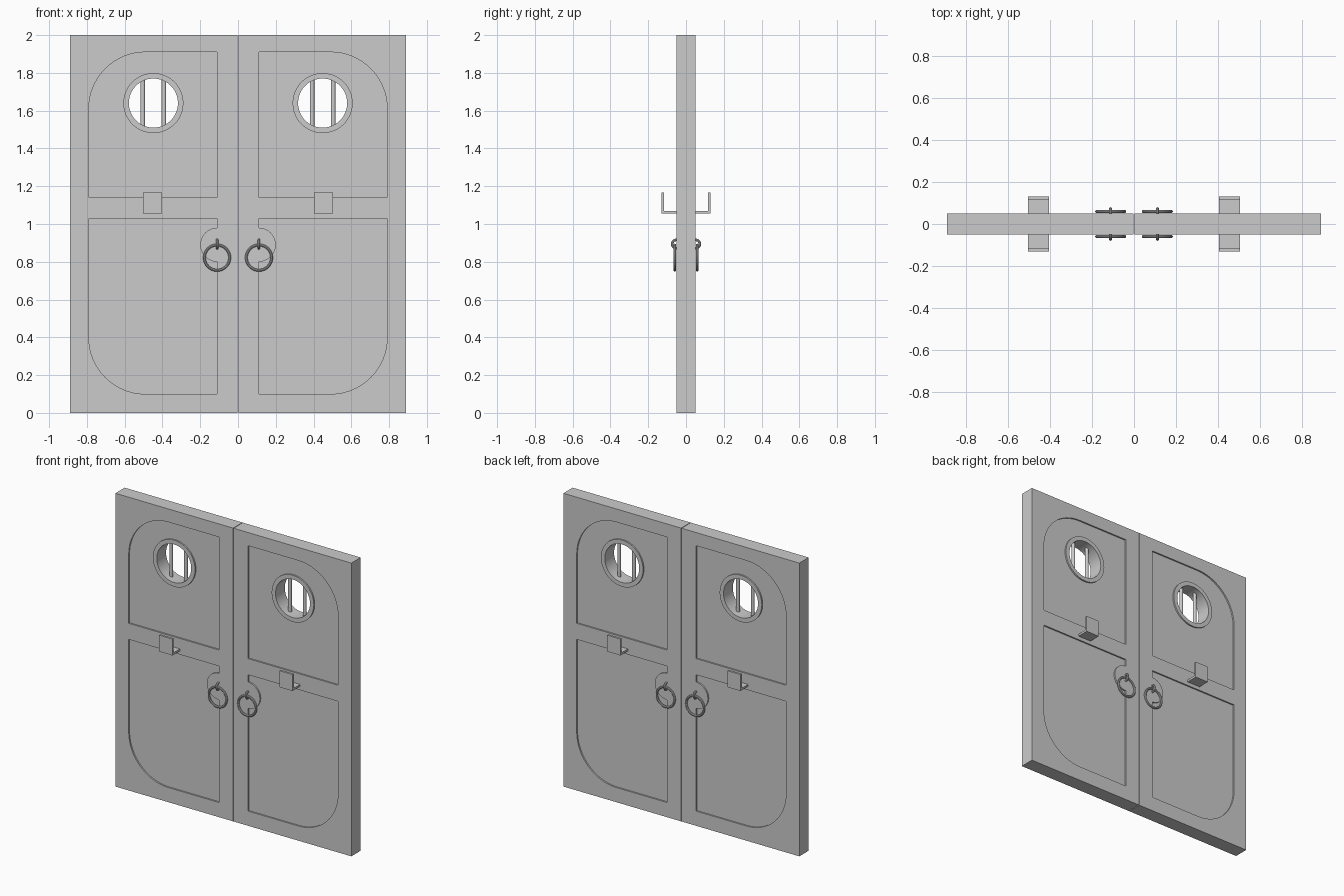
import bpy, bmesh, math
from mathutils import Matrix, Vector

if "Cube" in bpy.data.objects:
    bpy.data.objects.remove(bpy.data.objects["Cube"])

HALF = 0.05      # half thickness of the door
RECESS = 0.01    # depth of the panels
WIN = (0.448, 1.64)
PULL = (0.111, 0.89)


def arc(cx, cz, r, a0, a1, n):
    return [(cx + r * math.cos(math.radians(a0 + (a1 - a0) * i / n)),
             cz + r * math.sin(math.radians(a0 + (a1 - a0) * i / n))) for i in range(n + 1)]


def prism(bm, pts, y0, y1):
    """Extrude an x-z outline from y0 to y1."""
    a = [bm.verts.new((x, y0, z)) for x, z in pts]
    b = [bm.verts.new((x, y1, z)) for x, z in pts]
    faces = [bm.faces.new(a), bm.faces.new(b[::-1])]
    n = len(pts)
    for i in range(n):
        faces.append(bm.faces.new((a[i], b[i], b[(i + 1) % n], a[(i + 1) % n])))
    bmesh.ops.recalc_face_normals(bm, faces=faces)


def rect(x0, x1, z0, z1):
    return [(x0, z0), (x1, z0), (x1, z1), (x0, z1)]


def lathe(bm, profile, mat, steps):
    """Revolve a closed (radius, height) profile around local z."""
    rings = []
    for i in range(steps):
        a = 2 * math.pi * i / steps
        rings.append([bm.verts.new(mat @ Vector((r * math.cos(a), r * math.sin(a), h)))
                      for r, h in profile])
    n = len(profile)
    faces = []
    for i in range(steps):
        p, q = rings[i], rings[(i + 1) % steps]
        for j in range(n):
            k = (j + 1) % n
            faces.append(bm.faces.new((p[j], q[j], q[k], p[k])))
    bmesh.ops.recalc_face_normals(bm, faces=faces)


def make(name, bm):
    me = bpy.data.meshes.new(name)
    bm.to_mesh(me)
    bm.free()
    ob = bpy.data.objects.new(name, me)
    bpy.context.collection.objects.link(ob)
    return ob


def finish(ob, mirror_y=False):
    """Mirror to the other leaf (and the back face), then shade."""
    m = ob.modifiers.new("mirror", 'MIRROR')
    m.use_axis = (True, mirror_y, False)
    m.use_mirror_merge = False
    bpy.ops.object.select_all(action='DESELECT')
    ob.select_set(True)
    bpy.context.view_layer.objects.active = ob
    for mod in list(ob.modifiers):
        bpy.ops.object.modifier_apply(modifier=mod.name)
    bpy.ops.object.shade_smooth_by_angle(angle=math.radians(35))


FACE_ON = Matrix.Rotation(math.pi / 2, 4, 'X')   # local z -> y axis

# door leaf slab
bm = bmesh.new()
prism(bm, rect(0.002, 0.89, 0, 2), -HALF, HALF)
leaf = make("door_leaf", bm)

# recessed panels: rounded outer corners, lower one wraps the handle boss
upper = [(0.11, 1.14), (0.79, 1.14)] + arc(0.49, 1.61, 0.3, 0, 90, 16) + [(0.11, 1.91)]
lower = ([(0.11, 0.10)] + arc(0.49, 0.40, 0.3, -90, 0, 16) + [(0.79, 1.03), (0.11, 1.03)]
         + arc(0.11, PULL[1], 0.09, 90, -90, 20))
bm = bmesh.new()
for outline in (upper, lower):
    for s in (-1, 1):
        prism(bm, outline, s * (HALF - RECESS), s * (HALF + 0.05))
panel_cutter = make("panel_cutter", bm)

# window opening
bm = bmesh.new()
prism(bm, arc(*WIN, 0.145, 0, 360, 48)[:-1], -0.2, 0.2)
window_cutter = make("window_cutter", bm)

for cutter in (panel_cutter, window_cutter):
    cutter.hide_render = True
    b = leaf.modifiers.new(cutter.name, 'BOOLEAN')
    b.operation = 'DIFFERENCE'
    b.solver = 'EXACT'
    b.object = cutter
finish(leaf)
for cutter in (panel_cutter, window_cutter):
    bpy.data.objects.remove(cutter)

# window frame ring
bm = bmesh.new()
lathe(bm, [(0.13, -HALF), (0.159, -HALF), (0.159, HALF), (0.13, HALF)],
      Matrix.Translation((WIN[0], 0, WIN[1])) @ FACE_ON, 48)
finish(make("window_frame", bm))

# window bars
bm = bmesh.new()
for dx in (-0.056, 0.056):
    bmesh.ops.create_cone(bm, cap_ends=True, segments=16, radius1=0.012, radius2=0.012,
                          depth=0.25, matrix=Matrix.Translation((WIN[0] + dx, 0, WIN[1])))
finish(make("window_bars", bm))

# L-shaped brackets for the locking beam, drawn in y-z and turned sideways
bm = bmesh.new()
ell = [(-0.045, 1.055), (-0.131, 1.055), (-0.131, 1.167), (-0.117, 1.167),
       (-0.117, 1.069), (-0.045, 1.069)]
prism(bm, ell, 0.403, 0.503)
for v in bm.verts:
    v.co = (v.co.y, v.co.x, v.co.z)
bmesh.ops.recalc_face_normals(bm, faces=bm.faces)
finish(make("beam_bracket", bm), True)

# hanging pull ring
bm = bmesh.new()
lathe(bm, arc(0.067, 0, 0.007, 0, 360, 10)[:-1],
      Matrix.Translation((PULL[0], -0.059, 0.822)) @ FACE_ON, 40)
finish(make("pull_ring", bm), True)

# eye loop holding the ring
bm = bmesh.new()
lathe(bm, arc(0.022, 0, 0.007, 0, 360, 10)[:-1],
      Matrix.Translation((PULL[0], -0.051, 0.894)) @ Matrix.Rotation(math.pi / 2, 4, 'Y'), 24)
finish(make("ring_eye", bm), True)
